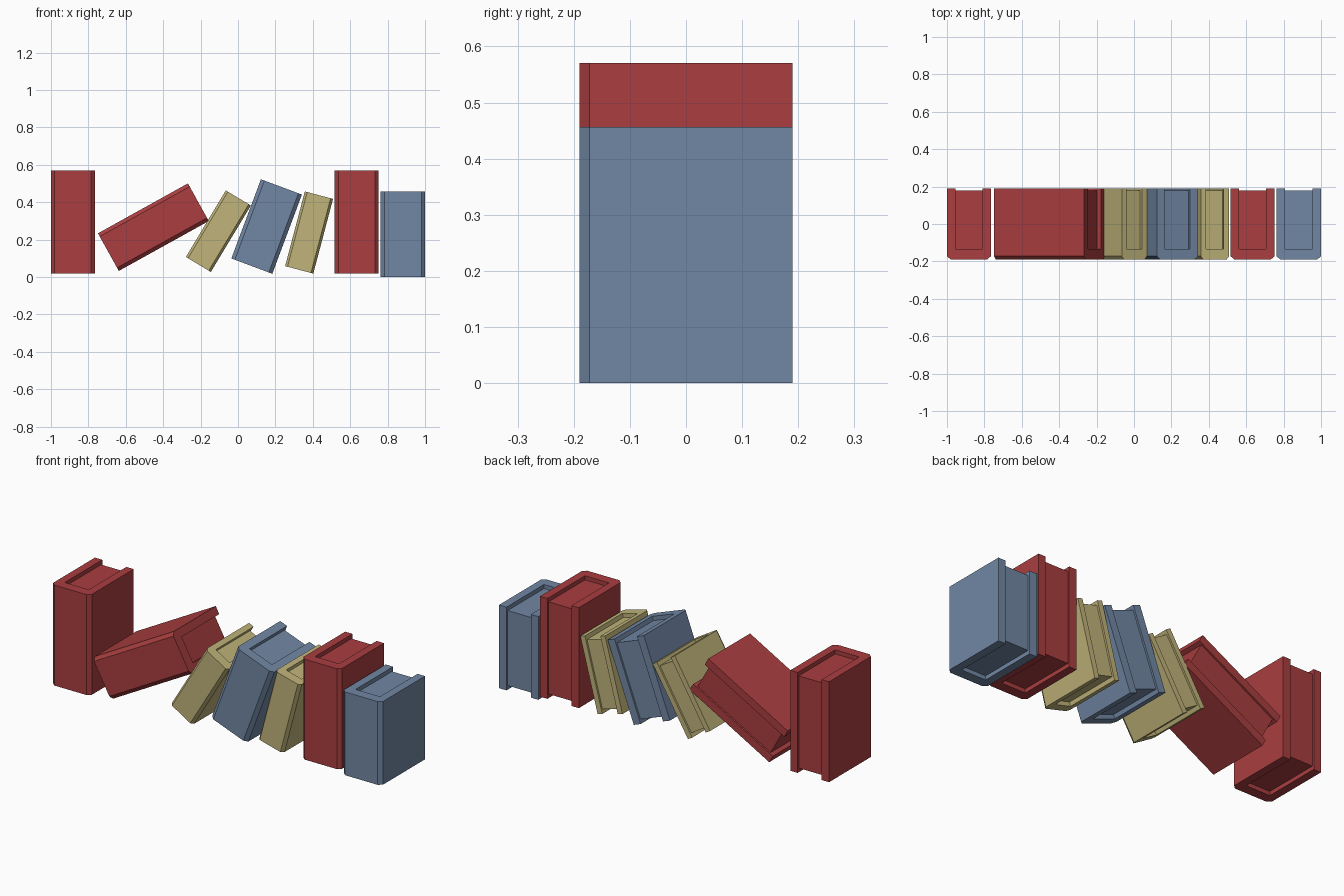
import bpy, bmesh, math

if "Cube" in bpy.data.objects:
    bpy.data.objects.remove(bpy.data.objects["Cube"])

def material(name, rgb):
    m = bpy.data.materials.new(name)
    m.diffuse_color = (*rgb, 1)
    m.use_nodes = True
    m.node_tree.nodes["Principled BSDF"].inputs["Base Color"].default_value = m.diffuse_color
    return m

RED = material("red_cover", (0.40, 0.048, 0.051))
BLUE = material("blue_cover", (0.165, 0.242, 0.371))
YELLOW = material("yellow_cover", (0.527, 0.456, 0.195))

HALF_DEPTH = 0.19   # books run from y = -0.19 to 0.19

def prism(name, outline, height, mat):
    """Extrude an x-y outline to a solid centred on z = 0."""
    bm = bmesh.new()
    face = bm.faces.new([bm.verts.new((x, y, -height / 2)) for x, y in outline])
    top = bmesh.ops.extrude_face_region(bm, geom=[face])
    verts = [g for g in top["geom"] if isinstance(g, bmesh.types.BMVert)]
    bmesh.ops.translate(bm, verts=verts, vec=(0, 0, height))
    bmesh.ops.recalc_face_normals(bm, faces=bm.faces)
    mesh = bpy.data.meshes.new(name)
    bm.to_mesh(mesh)
    bm.free()
    mesh.materials.append(mat)
    obj = bpy.data.objects.new(name, mesh)
    bpy.context.collection.objects.link(obj)
    return obj

def book(name, mat, x, z, thick, height, tilt):
    d, t = HALF_DEPTH, thick / 2
    inner = t - 0.19 * thick      # inside of the boards
    bevel = t - 0.085 * thick     # spine corner
    # U-shaped cover with a chamfered spine
    half = [(bevel, -d), (t, -d + 0.018), (t, d), (inner, d), (inner, -0.135)]
    outline = half + [(-px, py) for px, py in reversed(half)]
    cover = prism(name + "_cover", outline, height, mat)
    # page block, sunk at top and bottom and slightly at the back
    w = inner + 0.002
    pages = prism(name + "_pages",
                  [(-w, -0.137), (w, -0.137), (w, d - 0.01), (-w, d - 0.01)],
                  height - 0.045, mat)
    for obj in (cover, pages):
        obj.location = (x, 0, z)
        obj.rotation_euler = (0, math.radians(tilt), 0)

# the row of books, left to right
book("left_red_book", RED, -0.8825, 0.295, 0.235, 0.55, 0)
book("fallen_red_book", RED, -0.4525, 0.2665, 0.23, 0.55, 61)
book("leaning_yellow_book", YELLOW, -0.105, 0.245, 0.156, 0.415, 31)
book("leaning_blue_book", BLUE, 0.153, 0.27, 0.234, 0.452, 20.5)
book("tilted_yellow_book", YELLOW, 0.38, 0.238, 0.156, 0.413, 14.8)
book("right_red_book", RED, 0.634, 0.295, 0.235, 0.55, 0)
book("end_blue_book", BLUE, 0.881, 0.228, 0.238, 0.456, 0)
